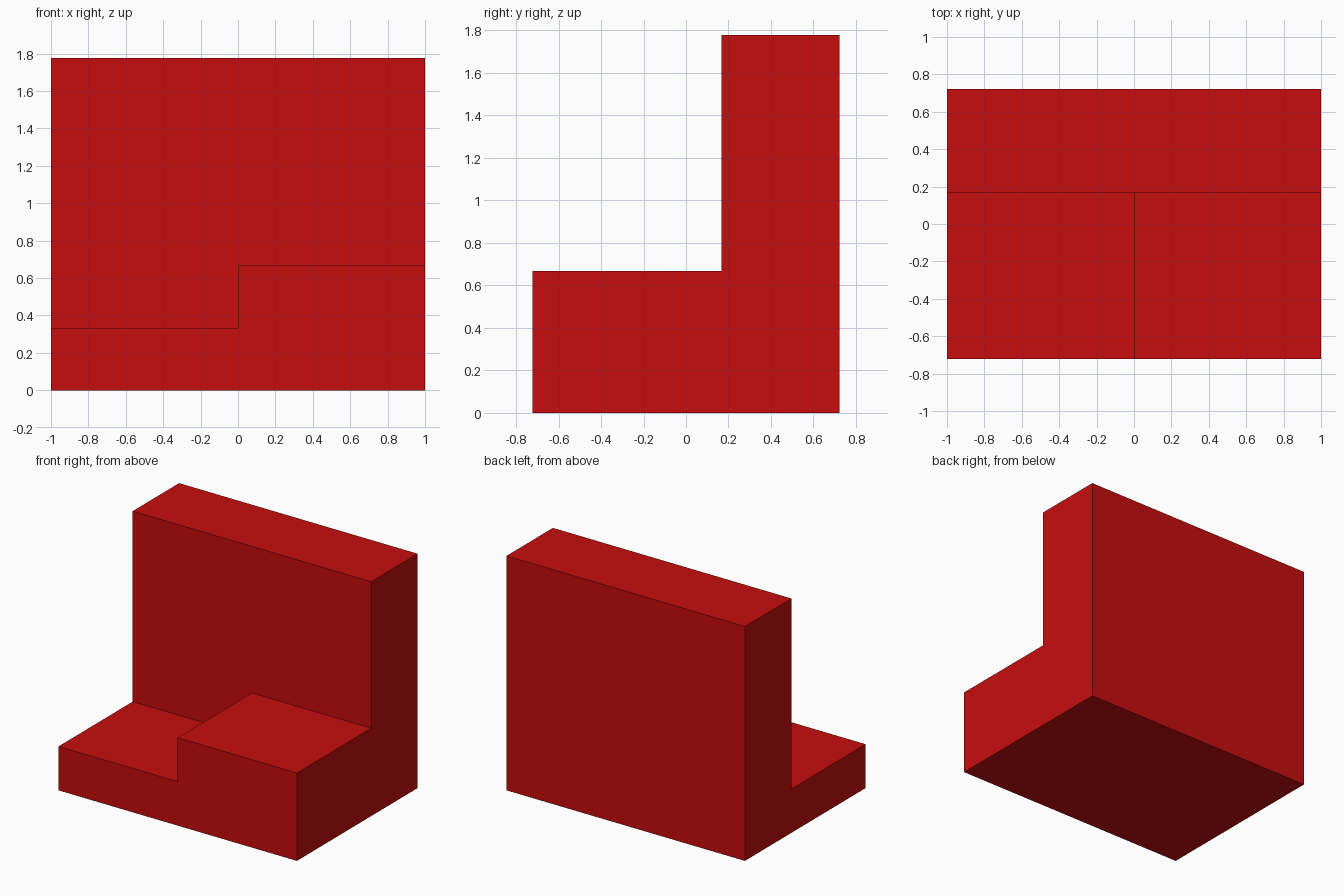
import bpy
import bmesh

if "Cube" in bpy.data.objects:
    bpy.data.objects.remove(bpy.data.objects["Cube"], do_unlink=True)

U = 1 / 9  # grid unit: the block is 18 wide, 13 deep and 16 high

red = bpy.data.materials.new("red")
red.use_nodes = True
colour = (0.57, 0.004, 0.004, 1)
red.diffuse_color = colour
red.node_tree.nodes["Principled BSDF"].inputs["Base Color"].default_value = colour


def prism(name, profile, y0, y1):
    """Extrude an x-z profile, given in grid units, from y0 to y1."""
    bm = bmesh.new()
    face = bm.faces.new([bm.verts.new((x * U, y0 * U, z * U)) for x, z in profile])
    ext = bmesh.ops.extrude_face_region(bm, geom=[face])
    verts = [v for v in ext["geom"] if isinstance(v, bmesh.types.BMVert)]
    bmesh.ops.translate(bm, verts=verts, vec=(0, (y1 - y0) * U, 0))
    bmesh.ops.recalc_face_normals(bm, faces=bm.faces)
    mesh = bpy.data.meshes.new(name)
    bm.to_mesh(mesh)
    bm.free()
    obj = bpy.data.objects.new(name, mesh)
    bpy.context.collection.objects.link(obj)
    mesh.materials.append(red)
    return obj


# Full block, from which the space above the steps is removed
block = prism("stepped_block", [(-9, 0), (9, 0), (9, 16), (-9, 16)], -6.5, 6.5)

# Space in front of the back wall: low step on the right, high step on the left
cutter = prism("step_cutter",
               [(-10, 3), (0, 3), (0, 6), (10, 6), (10, 17), (-10, 17)], -8, 1.5)
cutter.hide_render = True

cut = block.modifiers.new("cut_steps", "BOOLEAN")
cut.operation = "DIFFERENCE"
cut.solver = "EXACT"
cut.object = cutter
bpy.context.view_layer.objects.active = block
bpy.ops.object.modifier_apply(modifier=cut.name)
bpy.data.objects.remove(cutter, do_unlink=True)
